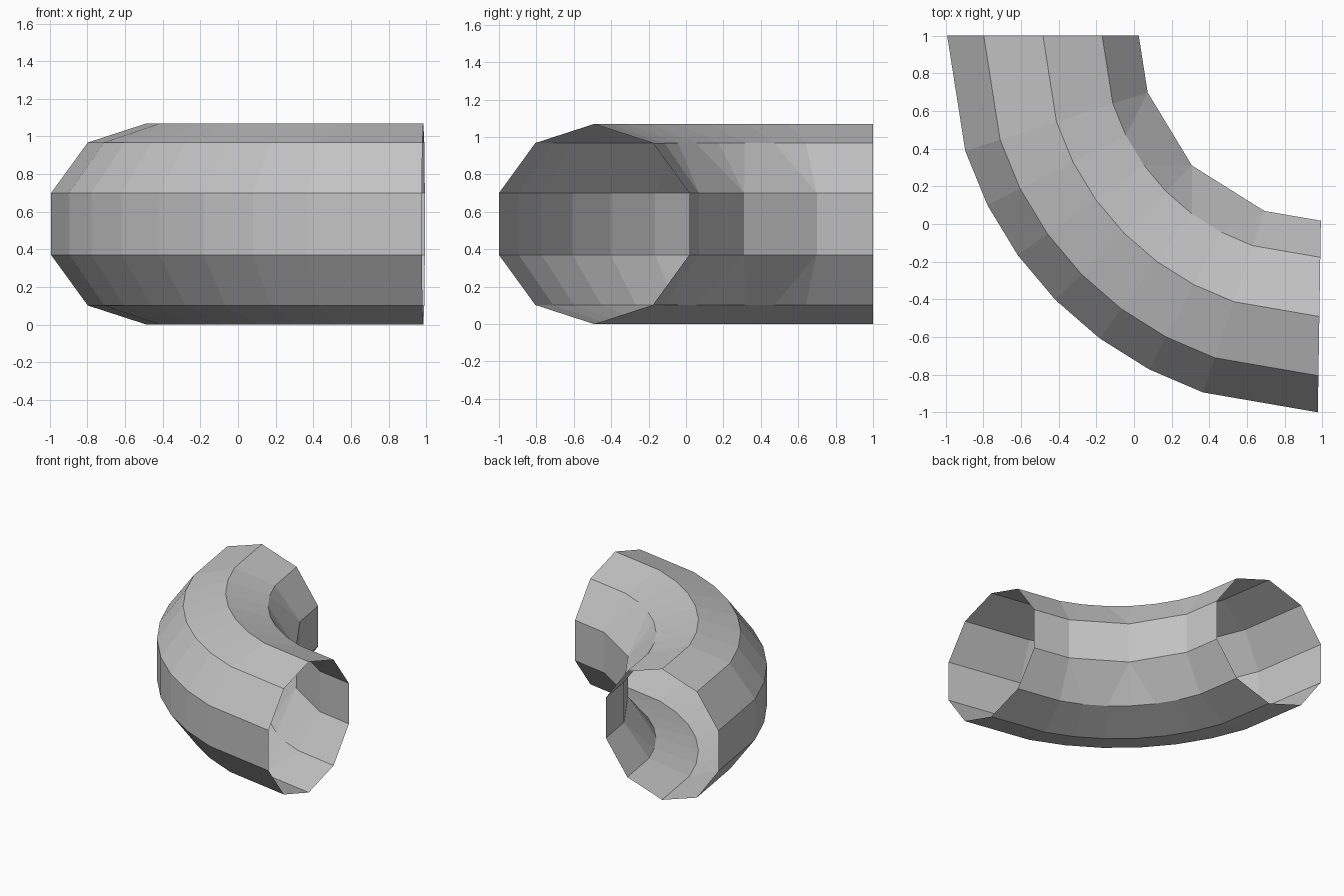
import bpy, bmesh, math

if "Cube" in bpy.data.objects:
    bpy.data.objects.remove(bpy.data.objects["Cube"])

SIDES = 10
TUBE_R = 0.535            # radius of the ten-sided section
BEND_R = 1.4915           # radius of the bend at the tube centre
CENTRE = (1.008, 1.0)     # point the tube bends around
SWEEP = math.radians(89.1)
RINGS = [0, 2, 3, 4, 5, 6, 7, 8, 10]   # ring positions in tenths of the sweep
INNER = {3: 2, 4: 5, 6: 5, 7: 8}       # merged rings on the inner wall

mat = bpy.data.materials.new("light_grey")
mat.diffuse_color = (0.55, 0.55, 0.55, 1)
mat.use_nodes = True
mat.node_tree.nodes["Principled BSDF"].inputs["Base Color"].default_value = mat.diffuse_color

bm = bmesh.new()
cache = {}


def vert(ring, side):
    """Point of the bent tube; the inner wall has fewer rings."""
    side %= SIDES
    a = math.radians(18 + 36 * side)
    if side in (0, 9):
        ring = INNER.get(ring, ring)
    if (ring, side) not in cache:
        t = SWEEP * ring / 10
        r = BEND_R - TUBE_R * math.cos(a)
        cache[ring, side] = bm.verts.new((CENTRE[0] - r * math.cos(t),
                                          CENTRE[1] - r * math.sin(t),
                                          TUBE_R + TUBE_R * math.sin(a)))
    return cache[ring, side]


# Tube wall, open at both ends
for r0, r1 in zip(RINGS, RINGS[1:]):
    for s in range(SIDES):
        corners = [vert(r0, s), vert(r0, s + 1), vert(r1, s + 1), vert(r1, s)]
        corners = list(dict.fromkeys(corners))
        if len(corners) > 2:
            bm.faces.new(corners)

# Turn the faces outward
bmesh.ops.recalc_face_normals(bm, faces=bm.faces)
bm.faces.ensure_lookup_table()
top = max(bm.faces, key=lambda f: f.calc_center_median().z)
if top.normal.z < 0:
    bmesh.ops.reverse_faces(bm, faces=bm.faces)

mesh = bpy.data.meshes.new("bent_tube")
bm.to_mesh(mesh)
bm.free()
mesh.materials.append(mat)
bpy.context.collection.objects.link(bpy.data.objects.new("bent_tube", mesh))
